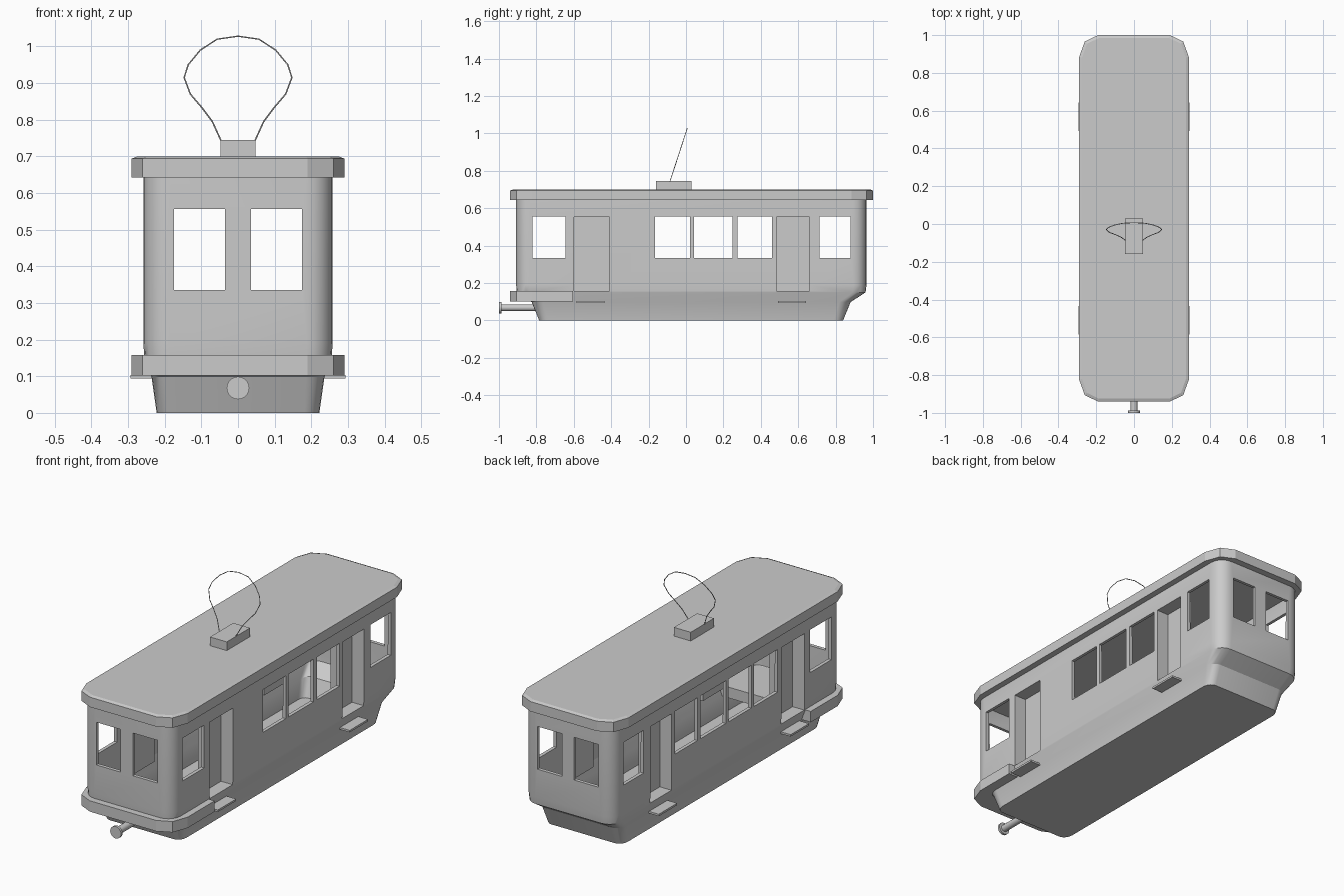
import bpy, bmesh
from math import cos, sin, pi, radians
from mathutils import Matrix, Vector

if "Cube" in bpy.data.objects:
    bpy.data.objects.remove(bpy.data.objects["Cube"])


def finish(name, bm, smooth=None):
    bmesh.ops.recalc_face_normals(bm, faces=bm.faces)
    me = bpy.data.meshes.new(name)
    bm.to_mesh(me)
    bm.free()
    ob = bpy.data.objects.new(name, me)
    bpy.context.collection.objects.link(ob)
    if smooth:
        shade(ob, smooth)
    return ob


def activate(ob):
    bpy.ops.object.select_all(action='DESELECT')
    ob.select_set(True)
    bpy.context.view_layer.objects.active = ob


def shade(ob, angle):
    activate(ob)
    bpy.ops.object.shade_smooth_by_angle(angle=radians(angle))


def outline(hx, y0, y1, rx, ry, n):
    """Rounded rectangle in plan, n segments per corner."""
    pts = []
    for k, (sx, sy) in enumerate([(1, 1), (-1, 1), (-1, -1), (1, -1)]):
        cx, cy = sx * (hx - rx), (y1 - ry) if sy > 0 else (y0 + ry)
        for i in range(n + 1):
            a = (k + i / n) * pi / 2
            pts.append((cx + rx * cos(a), cy + ry * sin(a)))
    return pts


def loft(name, rings, smooth=None):
    """rings: list of (z, outline points)."""
    bm = bmesh.new()
    loops = [[bm.verts.new((x, y, z)) for x, y in pts] for z, pts in rings]
    for a, b in zip(loops, loops[1:]):
        for i in range(len(a)):
            j = (i + 1) % len(a)
            bm.faces.new((a[i], a[j], b[j], b[i]))
    bm.faces.new(loops[0][::-1])
    bm.faces.new(loops[-1])
    return finish(name, bm, smooth)


def add_box(bm, x0, x1, y0, y1, z0, z1):
    m = Matrix.Translation(((x0 + x1) / 2, (y0 + y1) / 2, (z0 + z1) / 2))
    m = m @ Matrix.Diagonal((x1 - x0, y1 - y0, z1 - z0, 1))
    return bmesh.ops.create_cube(bm, size=1, matrix=m)['verts']


# Hollow body, tapering in towards the base
body = loft("body_shell", [
    (0.0, outline(0.222, -0.785, 0.84, 0.04, 0.05, 5)),
    (0.098, outline(0.236, -0.825, 0.88, 0.05, 0.06, 5)),
    (0.15, outline(0.256, -0.905, 0.96, 0.07, 0.07, 5)),
    (0.19, outline(0.258, -0.908, 0.965, 0.07, 0.07, 5)),
    (0.65, outline(0.258, -0.908, 0.965, 0.07, 0.07, 5)),
])

# Window and door openings
DOORS = [(-0.60, -0.41), (0.485, 0.66)]
WINDOWS = [(-0.82, -0.645), (-0.165, 0.022), (0.043, 0.248), (0.275, 0.46), (0.715, 0.88)]
bm = bmesh.new()
for y0, y1 in WINDOWS:
    add_box(bm, -0.4, 0.4, y0, y1, 0.335, 0.556)
add_box(bm, -0.4, -0.1, -0.38, -0.188, 0.335, 0.556)  # extra window, left side only
cut_side = finish("side_openings", bm)
bm = bmesh.new()
for x0, x1 in [(-0.174, -0.035), (0.035, 0.174)]:
    add_box(bm, x0, x1, -1.2, 1.2, 0.335, 0.556)
cut_end = finish("end_openings", bm)
bm = bmesh.new()
for y0, y1 in DOORS:
    add_box(bm, -0.4, 0.4, y0, y1, 0.158, 0.554)
cut_door = finish("door_openings", bm)

sol = body.modifiers.new("walls", 'SOLIDIFY')
sol.thickness, sol.offset = 0.02, -1
for c in (cut_side, cut_end, cut_door):
    b = body.modifiers.new(c.name, 'BOOLEAN')
    b.operation, b.solver, b.object = 'DIFFERENCE', 'EXACT', c
activate(body)
for m in [m.name for m in body.modifiers]:
    bpy.ops.object.modifier_apply(modifier=m)
shade(body, 30)
for c in (cut_side, cut_end, cut_door):
    bpy.data.objects.remove(c)

# Recessed doors (boxes open to the outside) and the steps below them
for side, s in (("right", 1), ("left", -1)):
    for where, (y0, y1) in zip(("front", "rear"), DOORS):
        bm = bmesh.new()
        x0, x1 = sorted((s * 0.19, s * 0.256))
        add_box(bm, x0, x1, y0, y1, 0.158, 0.554)
        bm.faces.ensure_lookup_table()
        outer = max(bm.faces, key=lambda f: s * f.calc_center_median().x)
        bmesh.ops.delete(bm, geom=[outer], context='FACES')
        finish(f"{where}_{side}_door", bm)
        bm = bmesh.new()
        x0, x1 = sorted((s * 0.225, s * 0.294))
        ym = (y0 + y1) / 2 - 0.005
        add_box(bm, x0, x1, ym - 0.075, ym + 0.075, 0.094, 0.104)
        finish(f"{where}_{side}_step", bm)

# Overhanging roof with chamfered corners
loft("roof", [
    (0.643, outline(0.29, -0.94, 1.0, 0.10, 0.115, 2)),
    (0.694, outline(0.29, -0.94, 1.0, 0.10, 0.115, 2)),
    (0.70, outline(0.275, -0.925, 0.985, 0.09, 0.105, 2)),
])

# Front bumper: same plan as the roof nose, cut off square at the door
nose = [p for p in outline(0.29, -0.94, 1.0, 0.10, 0.115, 2) if p[1] < 0]
nose += [(0.29, -0.605), (-0.29, -0.605)]
loft("front_bumper", [(0.102, nose), (0.158, nose)])

# Coupler rod and buffer disc
bm = bmesh.new()
for r, y0, y1 in [(0.018, -0.99, -0.78), (0.031, -1.0, -0.987)]:
    m = Matrix.Translation((0, (y0 + y1) / 2, 0.068)) @ Matrix.Rotation(pi / 2, 4, 'X')
    bmesh.ops.create_cone(bm, cap_ends=True, segments=20, radius1=r, radius2=r,
                          depth=y1 - y0, matrix=m)
finish("coupler", bm, 40)

# Current collector: base block and leaning wire hoop
bm = bmesh.new()
add_box(bm, -0.048, 0.048, -0.16, 0.03, 0.69, 0.745)
finish("collector_base", bm)
half = [(0.045, 0.74), (0.07, 0.795), (0.10, 0.835), (0.13, 0.87), (0.147, 0.915),
        (0.136, 0.95), (0.103, 0.99), (0.057, 1.02)]
path = [(-x, z) for x, z in half] + [(0, 1.028)] + half[::-1]
cu = bpy.data.curves.new("collector_hoop", 'CURVE')
cu.dimensions = '3D'
cu.bevel_depth, cu.bevel_resolution = 0.002, 1
sp = cu.splines.new('POLY')
sp.points.add(len(path) - 1)
for p, (x, z) in zip(sp.points, path):
    p.co = (x, -0.085 + (z - 0.745) * 0.325, z, 1)
bpy.context.collection.objects.link(bpy.data.objects.new("collector_hoop", cu))
